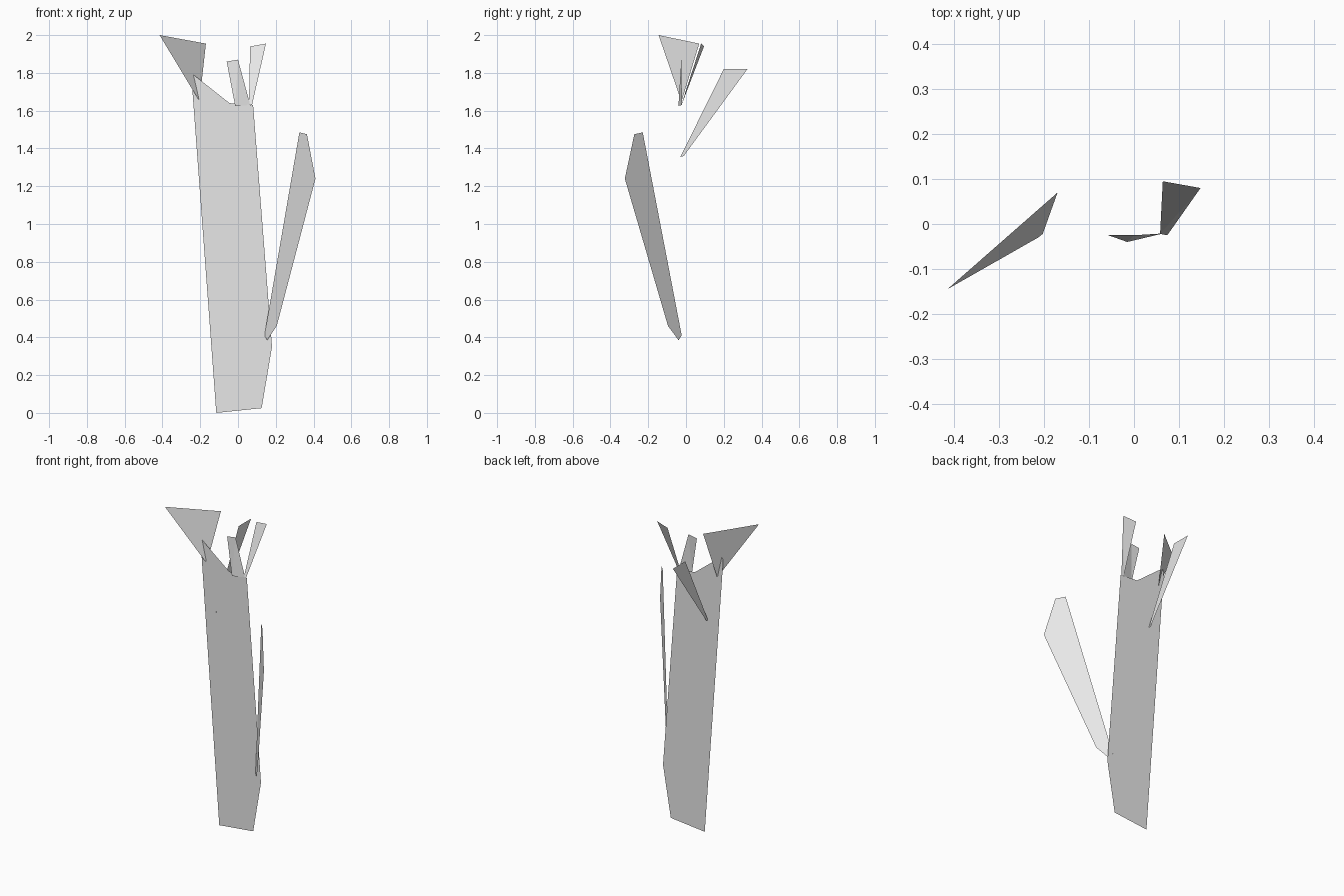
import bpy
import bmesh

cube = bpy.data.objects.get("Cube")
if cube:
    bpy.data.objects.remove(cube, do_unlink=True)

# One flat grey for every sheet
grey = bpy.data.materials.new("pale grey")
grey.use_nodes = True
colour = (0.8, 0.8, 0.8, 1.0)
grey.diffuse_color = colour
grey.node_tree.nodes["Principled BSDF"].inputs["Base Color"].default_value = colour

TRUNK_Y = -0.025


def sheet(name, outline):
    """Make a single flat-shaded sheet from its outline."""
    bm = bmesh.new()
    bm.faces.new([bm.verts.new(p) for p in outline])
    bmesh.ops.triangulate(bm, faces=bm.faces[:])
    mesh = bpy.data.meshes.new(name)
    bm.to_mesh(mesh)
    bm.free()
    mesh.materials.append(grey)
    obj = bpy.data.objects.new(name, mesh)
    bpy.context.collection.objects.link(obj)
    return obj


# Trunk: tall upright sheet with a slanted, pointed top
trunk = [(-0.115, 0), (0.125, 0.025), (0.18, 0.35), (0.08, 1.63),
         (-0.045, 1.64), (-0.235, 1.79), (-0.246, 1.77)]
sheet("trunk", [(x, TRUNK_Y, z) for x, z in trunk])

# Long side branch: leans forward and to the left in one vertical plane
branch = [(0.14, 0.41), (0.155, 0.385), (0.205, 0.46), (0.41, 1.24),
          (0.365, 1.475), (0.325, 1.485)]
sheet("side_branch", [(x, TRUNK_Y - (x - 0.142) * 1.115, z) for x, z in branch])

# Rear branch: side-on blade that rises backwards
rear = [(-0.03, 1.355), (-0.012, 1.36), (0.325, 1.82), (0.2, 1.82)]
sheet("rear_branch", [(-0.135, y, z) for y, z in rear])

# Broken shards around the top
sheet("wide_top_shard", [(-0.213, -0.03, 1.665), (-0.203, -0.022, 1.655),
                         (-0.17, 0.07, 1.955), (-0.415, -0.145, 2.0)])
sheet("middle_top_shard", [(-0.015, -0.04, 1.625), (0.065, -0.021, 1.63),
                           (0, -0.025, 1.87), (-0.06, -0.024, 1.86)])
sheet("left_top_shard", [(0.058, -0.022, 1.635), (0.074, -0.025, 1.63),
                         (0.148, 0.08, 1.955), (0.064, 0.095, 1.94)])
